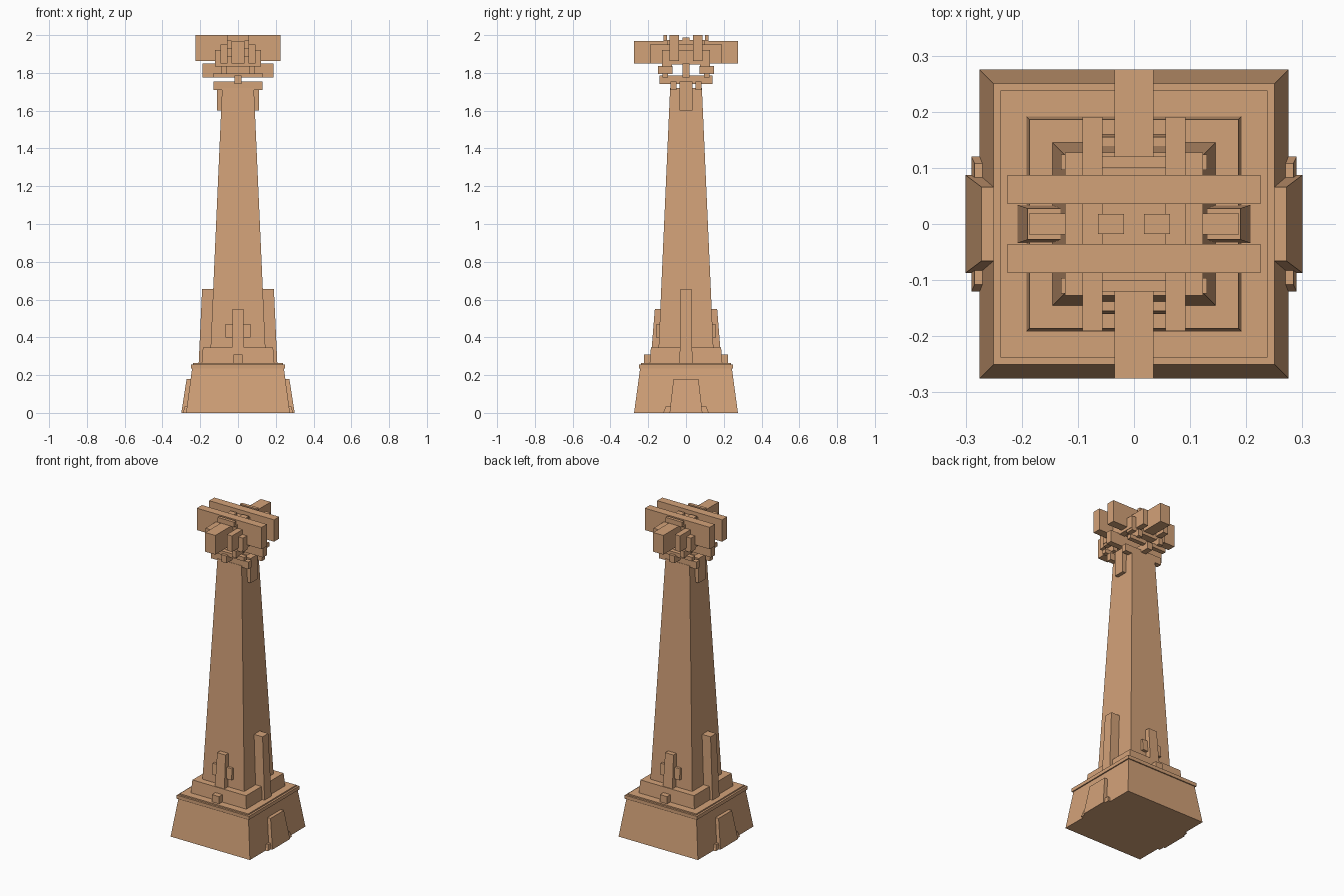
import bpy

mat = bpy.data.materials.new("tan_clay")
mat.diffuse_color = (0.65, 0.36, 0.19, 1)
FACES = [(3, 2, 1, 0), (4, 5, 6, 7), (0, 1, 5, 4), (1, 2, 6, 5), (2, 3, 7, 6), (3, 0, 4, 7)]


def frustum(name, z0, z1, lower, upper=None):
    """Block between two rectangles given as (x0, x1, y0, y1)."""
    verts = []
    for z, (x0, x1, y0, y1) in ((z0, lower), (z1, upper or lower)):
        verts += [(x0, y0, z), (x1, y0, z), (x1, y1, z), (x0, y1, z)]
    mesh = bpy.data.meshes.new(name)
    mesh.from_pydata(verts, [], FACES)
    mesh.materials.append(mat)
    ob = bpy.data.objects.new(name, mesh)
    bpy.context.collection.objects.link(ob)
    return ob


def mirrored(ob, x=False, y=False):
    m = ob.modifiers.new("mirror", 'MIRROR')
    m.use_axis = (x, y, False)
    m.use_mirror_merge = False
    return ob


def square(a, b=None):
    b = b or a
    return (-a, a, -b, b)


# Base, slabs, plinth and tapered shaft
frustum("base", 0, 0.235, square(0.275), square(0.243))
frustum("base_slab", 0.235, 0.257, square(0.25))
frustum("base_slab_top", 0.257, 0.265, square(0.238))
frustum("plinth", 0.265, 0.345, square(0.192), square(0.186))
frustum("shaft", 0.345, 1.72, square(0.145), square(0.084))

# Sloping side plates on the base
mirrored(frustum("base_side_plate", 0, 0.18, (0.2, 0.30, -0.087, 0.087),
                 (0.2, 0.272, -0.066, 0.066)), x=True)
mirrored(frustum("base_side_foot", 0, 0.035, (0.22, 0.29, 0.06, 0.12),
                 (0.22, 0.284, 0.06, 0.108)), x=True, y=True)

# Pilasters and details around the foot of the shaft
mirrored(frustum("side_pilaster", 0.265, 0.655, (0.1, 0.208, -0.034, 0.034),
                 (0.1, 0.19, -0.028, 0.028)), x=True)
mirrored(frustum("front_pilaster", 0.265, 0.55, (-0.034, 0.034, 0.1, 0.188),
                 (-0.029, 0.029, 0.1, 0.165)), y=True)
mirrored(frustum("pilaster_cross_block", 0.40, 0.47, (-0.067, 0.067, 0.1, 0.16),
                 (-0.067, 0.067, 0.1, 0.155)), y=True)
mirrored(frustum("plinth_block", 0.265, 0.31, (-0.025, 0.025, 0.15, 0.222)), y=True)

# Interlocking beams of the crown, lowest first: (name, z0, z1, rectangle, mirror x, mirror y)
BEAMS = [
    ("collar_drop", 1.60, 1.755, (0.07, 0.112, -0.034, 0.034), 1, 0),
    ("collar_beam", 1.71, 1.755, (-0.13, 0.13, 0.05, 0.082), 0, 1),
    ("lower_cross_beam", 1.74, 1.785, (-0.018, 0.018, -0.14, 0.14), 0, 0),
    ("lower_rail", 1.775, 1.80, (-0.13, 0.13, 0.096, 0.124), 0, 1),
    ("middle_beam", 1.775, 1.85, (-0.187, 0.187, -0.019, 0.019), 0, 0),
    ("bracket", 1.795, 1.837, (0.06, 0.09, 0.072, 0.147), 1, 1),
    ("core_rail", 1.83, 1.89, (-0.12, 0.12, 0.075, 0.127), 0, 1),
    ("core_side_rail", 1.845, 1.92, (0.085, 0.123, -0.127, 0.127), 1, 0),
    ("small_cross_beam", 1.85, 1.95, (0.056, 0.092, -0.191, 0.191), 1, 0),
    ("long_cross_beam", 1.85, 1.97, (-0.035, 0.035, -0.275, 0.275), 0, 0),
    ("top_beam", 1.863, 2.0, (-0.225, 0.225, 0.036, 0.087), 0, 1),
    ("top_saddle", 1.93, 1.973, (-0.057, 0.057, -0.1, 0.1), 0, 0),
    ("top_ledge", 1.968, 2.0, (-0.057, 0.057, 0.1, 0.12), 0, 1),
    ("top_peg", 1.97, 1.987, (0.018, 0.064, -0.018, 0.018), 1, 0),
]
for name, z0, z1, rect, mx, my in BEAMS:
    ob = frustum(name, z0, z1, rect)
    if mx or my:
        mirrored(ob, bool(mx), bool(my))
